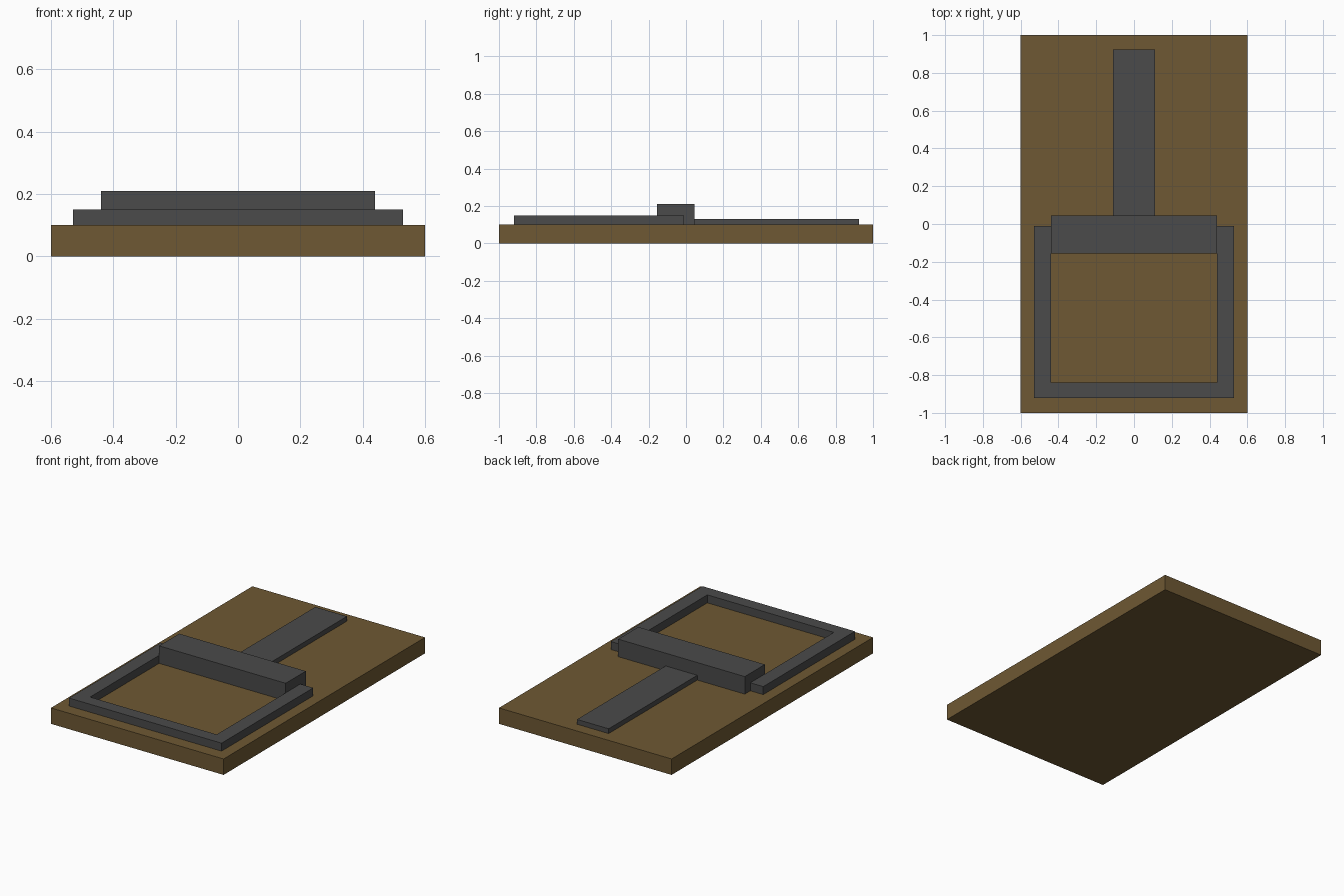
import bpy
import bmesh

cube = bpy.data.objects.get("Cube")
if cube:
    bpy.data.objects.remove(cube, do_unlink=True)


def make_material(name, rgb):
    mat = bpy.data.materials.new(name)
    mat.use_nodes = True
    color = (*rgb, 1.0)
    mat.diffuse_color = color
    mat.node_tree.nodes["Principled BSDF"].inputs["Base Color"].default_value = color
    return mat


def make_prism(name, outline, z_low, z_high, mat):
    """Extrude a flat outline upward into a solid part."""
    bm = bmesh.new()
    face = bm.faces.new([bm.verts.new((x, y, z_low)) for x, y in outline])
    new = bmesh.ops.extrude_face_region(bm, geom=[face], use_keep_orig=True)["geom"]
    top = [v for v in new if isinstance(v, bmesh.types.BMVert)]
    bmesh.ops.translate(bm, verts=top, vec=(0, 0, z_high - z_low))
    bmesh.ops.recalc_face_normals(bm, faces=bm.faces)
    mesh = bpy.data.meshes.new(name)
    bm.to_mesh(mesh)
    bm.free()
    mesh.materials.append(mat)
    obj = bpy.data.objects.new(name, mesh)
    bpy.context.collection.objects.link(obj)
    return obj


def block(half_width, y_front, y_back):
    return [(-half_width, y_front), (half_width, y_front),
            (half_width, y_back), (-half_width, y_back)]


wood = make_material("brown wood", (0.156, 0.098, 0.033))
metal = make_material("dark grey metal", (0.069, 0.069, 0.069))

BOARD_TOP = 0.10

# Wooden board
make_prism("base_board", block(0.6, -1.0, 1.0), 0.0, BOARD_TOP, wood)

# U-shaped snap frame, right half mirrored to the left
half = [(0.53, -0.92), (0.53, -0.01), (0.44, -0.01), (0.44, -0.84)]
u_outline = half + [(-x, y) for x, y in reversed(half)]
make_prism("snap_frame", u_outline, BOARD_TOP, 0.15, metal)

# Central cross bar and the flat strip behind it
make_prism("cross_bar", block(0.44, -0.155, 0.045), BOARD_TOP, 0.21, metal)
make_prism("trigger_strip", block(0.11, 0.045, 0.925), BOARD_TOP, 0.13, metal)
